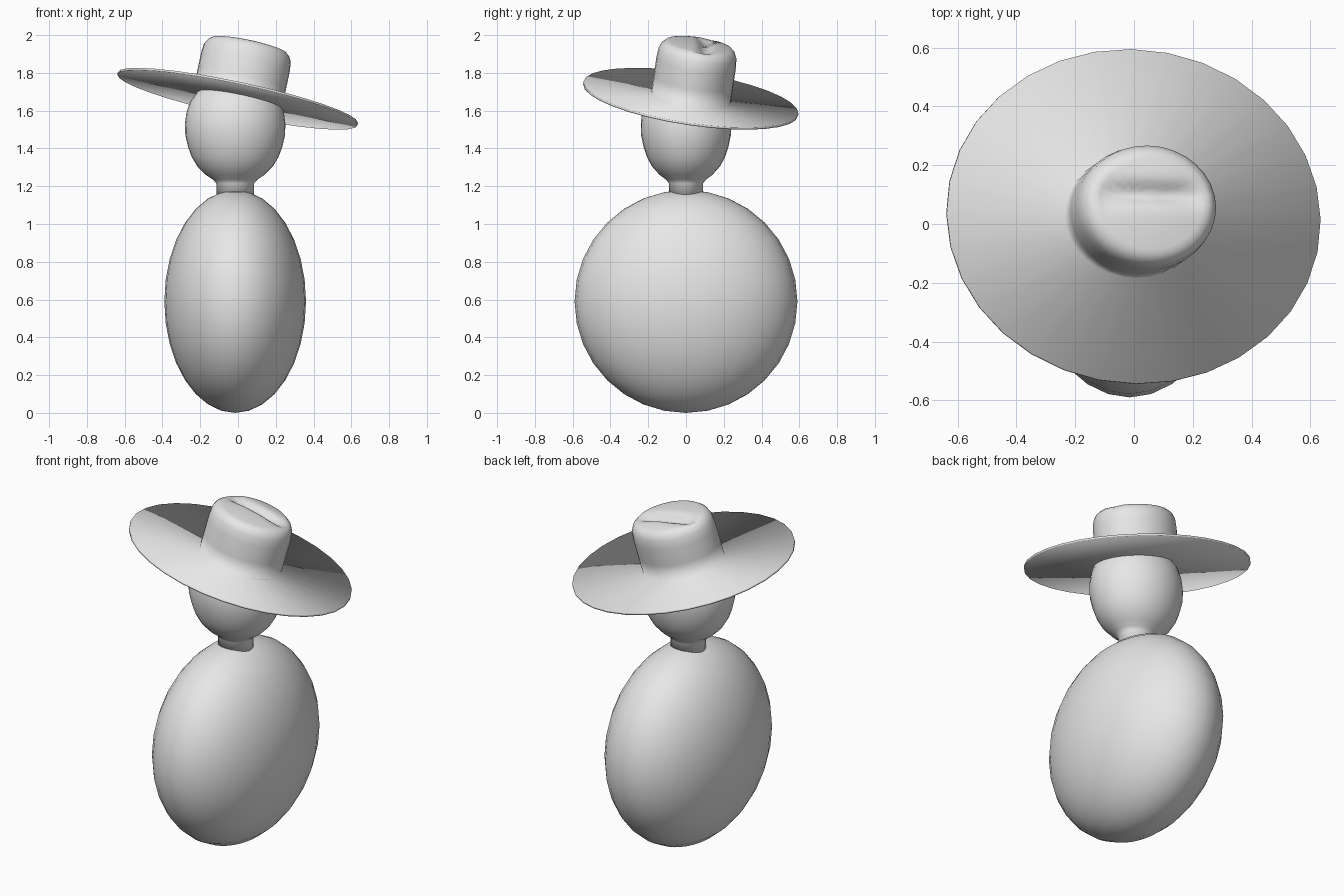
import bpy, bmesh, math
from mathutils import Vector

SEGMENTS = 32

cube = bpy.data.objects.get("Cube")
if cube:
    bpy.data.objects.remove(cube, do_unlink=True)

# One plain grey for the whole figure
grey = bpy.data.materials.new("light grey")
grey.use_nodes = True
grey.diffuse_color = (0.8, 0.8, 0.8, 1)
grey.node_tree.nodes["Principled BSDF"].inputs["Base Color"].default_value = (0.8, 0.8, 0.8, 1)


def lathe(name, profile, depth, shape=lambda x, y, z: z):
    """Revolve (radius, height) points about z; depth squashes y, shape adjusts heights."""
    bm = bmesh.new()
    rings = []
    for r, z in profile:
        count = SEGMENTS if r > 0 else 1
        ring = []
        for i in range(count):
            a = math.tau * i / SEGMENTS
            x, y = r * math.cos(a), r * depth * math.sin(a)
            ring.append(bm.verts.new((x, y, shape(x, y, z))))
        rings.append(ring)
    for low, high in zip(rings, rings[1:]):
        for i in range(SEGMENTS):
            j = (i + 1) % SEGMENTS
            corners = [low[i % len(low)], low[j % len(low)],
                       high[j % len(high)], high[i % len(high)]]
            bm.faces.new(list(dict.fromkeys(corners)))
    bmesh.ops.recalc_face_normals(bm, faces=bm.faces)
    mesh = bpy.data.meshes.new(name)
    bm.to_mesh(mesh)
    bm.free()
    obj = bpy.data.objects.new(name, mesh)
    bpy.context.collection.objects.link(obj)
    return finish(obj)


def finish(obj):
    obj.data.materials.append(grey)
    for face in obj.data.polygons:
        face.use_smooth = True
    return obj


# Body: a tall rounded disc, narrow from the front
bpy.ops.mesh.primitive_uv_sphere_add(segments=SEGMENTS, ring_count=16, radius=1,
                                     location=(-0.015, 0, 0.59))
body = bpy.context.object
body.name = "body"
body.scale = (0.375, 0.59, 0.59)
finish(body)

# Head and neck in one egg-shaped profile
head = lathe("head_and_neck", [
    (0, 1.15), (0.1, 1.15), (0.1, 1.215), (0.118, 1.235), (0.155, 1.26),
    (0.2, 1.305), (0.23, 1.355), (0.25, 1.41), (0.264, 1.47), (0.266, 1.53),
    (0.258, 1.59), (0.24, 1.645), (0.2, 1.7), (0.13, 1.75), (0, 1.78)], 0.9)
head.location.x = -0.015


# Hat: thin flat brim and a straight crown with a pinched crease on top
def crease(x, y, z):
    if z < 0.28:
        return z
    across = math.exp(-((y - 0.035) / 0.035) ** 2)
    along = max(0, 1 - (x / 0.2) ** 4)
    return z - 0.035 * across * along


crown_top = [(0.235, 0.25), (0.222, 0.276), (0.2, 0.294)]
crown_top += [(0.2 * k / 9, 0.312 - 0.018 * (k / 9) ** 2) for k in range(8, -1, -1)]
hat = lathe("hat", [(0, -0.006), (0.65, -0.006), (0.65, 0.006), (0.24, 0.006),
                    (0.24, 0.1), (0.24, 0.2)] + crown_top, 0.885, crease)
hat.location = (-0.002, 0.025, 1.663)
hat.rotation_mode = 'QUATERNION'
hat.rotation_quaternion = Vector((0, 0, 1)).rotation_difference(Vector((0.213, 0.15, 1)))
